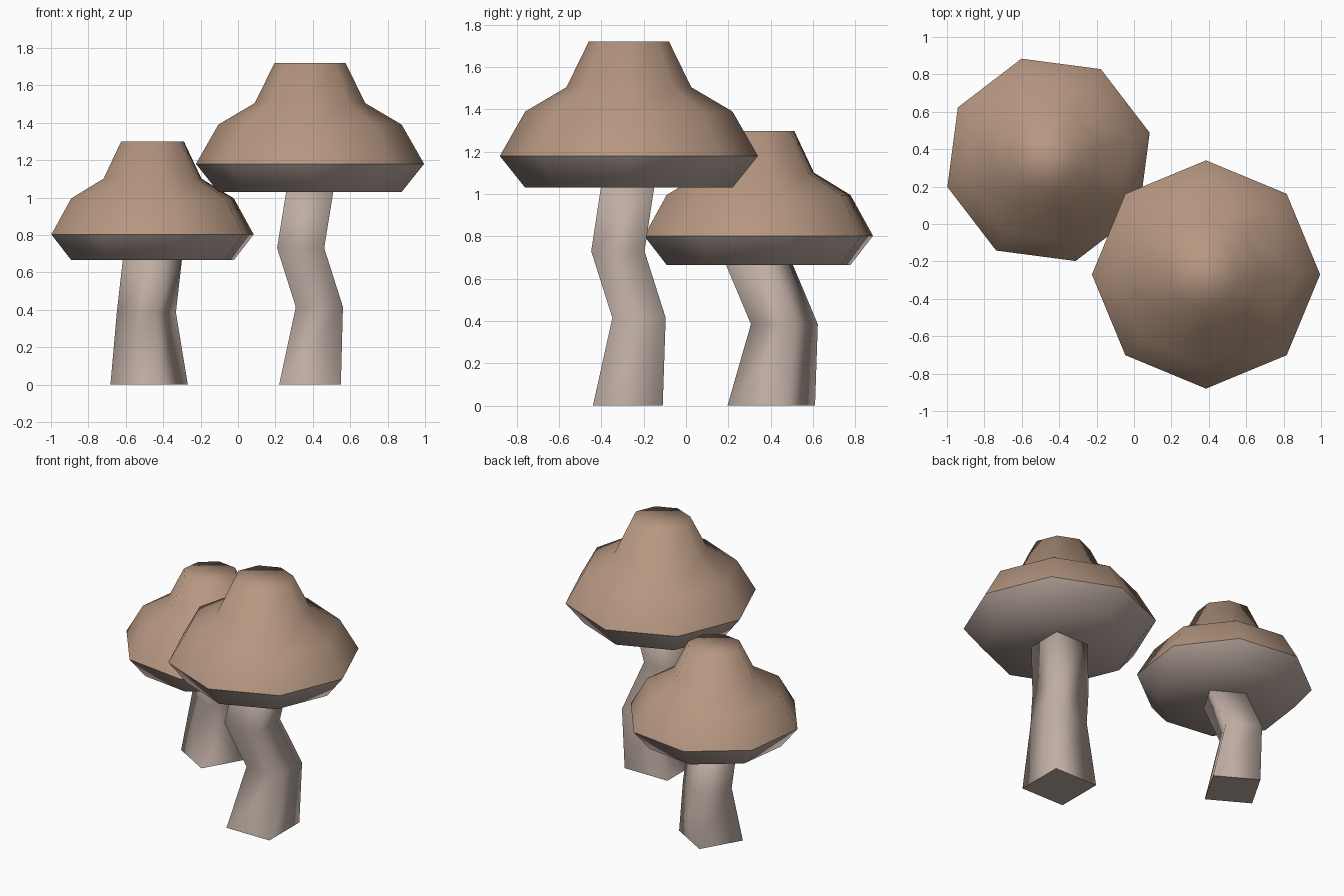
import bpy, bmesh, math
from mathutils import Vector

old = bpy.data.objects.get("Cube")
if old:
    bpy.data.objects.remove(old, do_unlink=True)


def make_material(name, rgb):
    mat = bpy.data.materials.new(name)
    mat.use_nodes = True
    mat.diffuse_color = (*rgb, 1)
    mat.node_tree.nodes["Principled BSDF"].inputs["Base Color"].default_value = (*rgb, 1)
    return mat


BROWN = make_material("cap brown", (0.47, 0.31, 0.22))
PALE = make_material("pale stem", (0.52, 0.42, 0.37))


def loft(name, sides, rings, turn, materials, underside=0):
    """Skin rings of (centre, radius); the lowest `underside` bands use slot 1."""
    bm = bmesh.new()
    loops = []
    for centre, radius in rings:
        angles = [turn + math.tau * i / sides for i in range(sides)]
        loops.append([bm.verts.new(Vector(centre) + radius * Vector((math.cos(a), math.sin(a), 0)))
                      for a in angles])
    bottom = bm.faces.new(loops[0][::-1])
    bottom.material_index = 1 if underside else 0
    bm.faces.new(loops[-1])
    for band, (low, high) in enumerate(zip(loops, loops[1:])):
        for i in range(sides):
            j = (i + 1) % sides
            face = bm.faces.new((low[i], low[j], high[j], high[i]))
            face.material_index = 1 if band < underside else 0
    # Smooth everywhere except the rim (cap) or the cut base (stem)
    for face in bm.faces:
        face.smooth = True
    for edge in bm.edges:
        if all(v in loops[underside] for v in edge.verts):
            edge.smooth = False
    mesh = bpy.data.meshes.new(name)
    bm.to_mesh(mesh)
    bm.free()
    for mat in materials:
        mesh.materials.append(mat)
    obj = bpy.data.objects.new(name, mesh)
    bpy.context.collection.objects.link(obj)
    return obj


def mushroom(label, x, y, base, scale, turn, stem):
    # Cap: flat underside, wide rim, shoulder and narrow flat top
    profile = [(0.49, 0), (0.61, 0.15), (0.49, 0.36), (0.295, 0.475), (0.19, 0.69)]
    rings = [((x, y, base + h * scale), r * scale) for r, h in profile]
    loft(label + "_cap", 8, rings, turn, (BROWN, PALE), underside=1)
    # Stem: crooked square post, listed as centre and side length
    rings = [(centre, side * scale / math.sqrt(2)) for centre, side in stem]
    loft(label + "_stem", 4, rings, turn + math.pi / 4, (PALE,))


mushroom("tall", 0.385, -0.27, 1.03, 1.0, 0, [
    ((0.385, -0.275, 0), 0.33), ((0.435, -0.222, 0.415), 0.252),
    ((0.335, -0.322, 0.73), 0.252), ((0.385, -0.275, 1.04), 0.252)])
mushroom("short", -0.457, 0.343, 0.665, 0.918, math.radians(-30), [
    ((-0.475, 0.403, 0), 0.33), ((-0.49, 0.465, 0.385), 0.252),
    ((-0.457, 0.343, 0.675), 0.252)])
